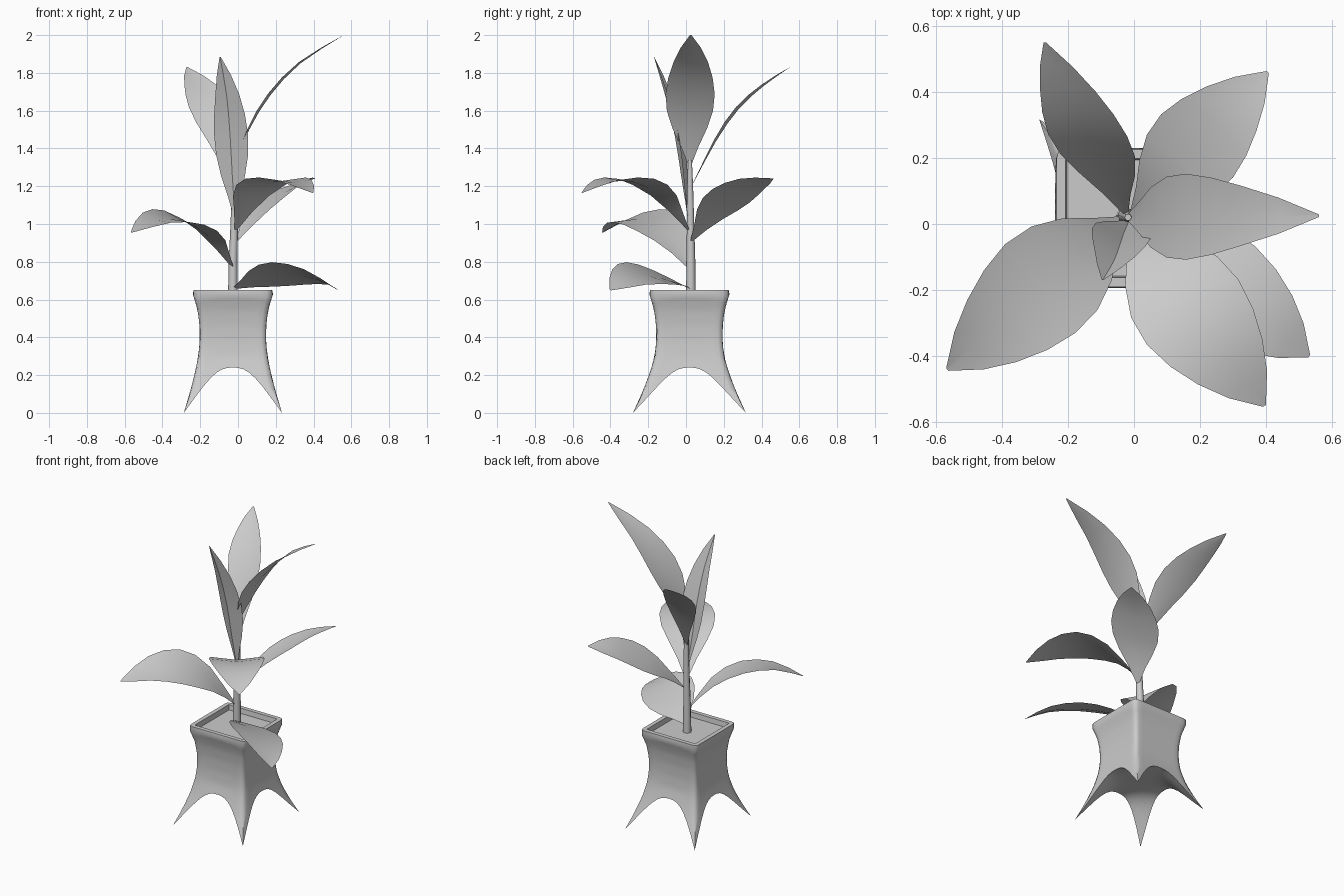
import bpy, bmesh
from mathutils import Vector

if "Cube" in bpy.data.objects:
    bpy.data.objects.remove(bpy.data.objects["Cube"])

CX, CY = -0.027, 0.018


def lerp_table(table, t):
    for (a, va), (b, vb) in zip(table, table[1:]):
        if t <= b:
            return va + (vb - va) * (t - a) / (b - a)
    return table[-1][1]


def spline(pts, t):
    # Catmull-Rom through the points, t in 0..1
    p = [Vector(q) for q in pts]
    p = [2 * p[0] - p[1]] + p + [2 * p[-1] - p[-2]]
    n = len(pts) - 1
    i = min(int(t * n), n - 1)
    f = t * n - i
    a, b, c, d = p[i:i + 4]
    return 0.5 * (2 * b + (c - a) * f + (2 * a - 5 * b + 4 * c - d) * f * f
                  + (3 * b - a - 3 * c + d) * f ** 3)


def finish(bm, name, angle):
    bmesh.ops.remove_doubles(bm, verts=bm.verts, dist=0.0005)
    bmesh.ops.recalc_face_normals(bm, faces=bm.faces)
    me = bpy.data.meshes.new(name)
    bm.to_mesh(me)
    bm.free()
    ob = bpy.data.objects.new(name, me)
    bpy.context.collection.objects.link(ob)
    bpy.ops.object.select_all(action='DESELECT')
    ob.select_set(True)
    bpy.context.view_layer.objects.active = ob
    bpy.ops.object.shade_smooth_by_angle(angle=angle)
    return ob


def skin(bm, rows, closed=False):
    # quads between successive rows of points
    vs = [[bm.verts.new(p) for p in r] for r in rows]
    for a, b in zip(vs, vs[1:]):
        n = len(a)
        for i in range(n if closed else n - 1):
            j = (i + 1) % n
            bm.faces.new((a[i], a[j], b[j], b[i]))


# --- pot: square flared body with four pointed feet and arched sides
PROFILE = [(0, 0.26), (0.1, 0.23), (0.2, 0.203), (0.3, 0.183), (0.38, 0.175), (0.46, 0.176),
           (0.54, 0.186), (0.6, 0.203), (0.63, 0.213), (0.643, 0.214), (0.65, 0.208)]


def place(u, v, z):
    h = lerp_table(PROFILE, z)
    flare = 1 + 0.15 * max(0, 1 - z / 0.3)      # feet reach further in y
    if abs(u * v) > 0.99:                       # soften the vertical corners
        h *= 1 - 0.03 * min(1, z / 0.2)
    return (CX + u * h, CY + v * h * flare, z)


def underside(u, v):
    return 0.24 * (1 - abs(u * v) ** 2.6)


N = 14
steps = [-1 + 2 * i / N for i in range(N + 1)]
ring = ([(s, -1) for s in steps[:-1]] + [(1, s) for s in steps[:-1]]
        + [(-s, 1) for s in steps[:-1]] + [(-1, -s) for s in steps[:-1]])
rows = []
for k in range(19):
    row = []
    for u, v in ring:
        zb = underside(u, v)
        row.append(place(u, v, zb + (0.65 - zb) * k / 18))
    rows.append(row)
for half, z in ((0.18, 0.65), (0.175, 0.61), (0.16, 0.605)):   # rim and inner wall
    rows.append([(CX + u * half, CY + v * half, z) for u, v in ring])
bm = bmesh.new()
skin(bm, rows, True)
skin(bm, [[place(u, v, underside(u, v)) for u in steps] for v in steps])
finish(bm, "pot", 1.1)

# --- soil
bm = bmesh.new()
bmesh.ops.create_grid(bm, x_segments=1, y_segments=1, size=0.176)
bmesh.ops.translate(bm, verts=bm.verts, vec=(CX, CY, 0.617))
finish(bm, "soil", 0.5)

# --- stem
cu = bpy.data.curves.new("stem", 'CURVE')
cu.dimensions = '3D'
cu.bevel_depth = 0.026
cu.bevel_resolution = 2
cu.use_fill_caps = True
sp = cu.splines.new('POLY')
path = [(-0.027, 0.026, 0.6, 1), (-0.026, 0.026, 0.8, 0.9), (-0.02, 0.024, 1.0, 0.75),
        (-0.018, 0.022, 1.2, 0.6), (-0.018, 0.02, 1.36, 0.4)]
sp.points.add(len(path) - 1)
for pt, (x, y, z, r) in zip(sp.points, path):
    pt.co, pt.radius = (x, y, z, 1), r
sp.use_smooth = True
bpy.context.collection.objects.link(bpy.data.objects.new("stem", cu))

# --- leaves: midrib path, sideways direction (its z banks the leaf), half width, fold
WIDTH = [(0, 0.06), (0.125, 0.35), (0.25, 0.7), (0.375, 0.94), (0.5, 1), (0.625, 0.9),
         (0.75, 0.7), (0.875, 0.42), (1, 0.03)]


def leaf(name, rib, side, half, fold):
    side = Vector(side)
    rows = []
    for k in range(9):
        t = k / 8
        p = spline(rib, t)
        tan = spline(rib, min(1, t + 0.02)) - spline(rib, max(0, t - 0.02))
        up = tan.cross(side).normalized()
        if up.z < 0:
            up = -up
        w = lerp_table(WIDTH, t)
        rows.append([p + side * (s * half * w) + up * (fold * w * abs(s))
                     for s in (-1, 0, 1)])
    bm = bmesh.new()
    skin(bm, rows)
    finish(bm, name, 0.6)


leaf("top_leaf_right", [(-0.02, 0.02, 1.31), (0.06, 0.02, 1.5), (0.17, 0.022, 1.68),
     (0.33, 0.025, 1.85), (0.56, 0.025, 2.0)], (0, 1, 0), 0.13, 0.015)
leaf("top_leaf_back", [(-0.025, 0.03, 1.2), (-0.08, 0.16, 1.44), (-0.14, 0.28, 1.61),
     (-0.2, 0.41, 1.73), (-0.27, 0.55, 1.83)], (1, -0.03, 0), 0.12, 0.015)
leaf("top_leaf_front", [(-0.015, 0.01, 1.03), (-0.03, -0.025, 1.25), (-0.042, -0.06, 1.47),
     (-0.06, -0.11, 1.68), (-0.095, -0.17, 1.885)], (1, -0.15, 0), 0.09, 0.035)
leaf("middle_leaf_front", [(-0.01, 0.01, 0.97), (0.075, -0.125, 1.14), (0.18, -0.27, 1.22),
     (0.29, -0.415, 1.22), (0.395, -0.55, 1.165)], (0.815, 0.58, 0), 0.17, 0.02)
leaf("middle_leaf_back", [(-0.005, 0.03, 0.91), (0.1, 0.13, 1.04), (0.2, 0.24, 1.13),
     (0.3, 0.35, 1.2), (0.405, 0.46, 1.24)], (0.75, -0.66, 0.26), 0.145, 0.02)
leaf("lower_leaf_left", [(-0.03, 0.015, 0.77), (-0.15, -0.08, 0.93), (-0.29, -0.195, 1.015),
     (-0.43, -0.32, 1.02), (-0.565, -0.44, 0.955)], (-0.62, 0.78, 0.22), 0.172, 0.02)
leaf("lowest_leaf_right", [(-0.02, 0.015, 0.66), (0.12, -0.08, 0.7), (0.27, -0.195, 0.725),
     (0.41, -0.305, 0.71), (0.53, -0.4, 0.65)], (0.6, 0.8, -0.38), 0.155, 0.015)
